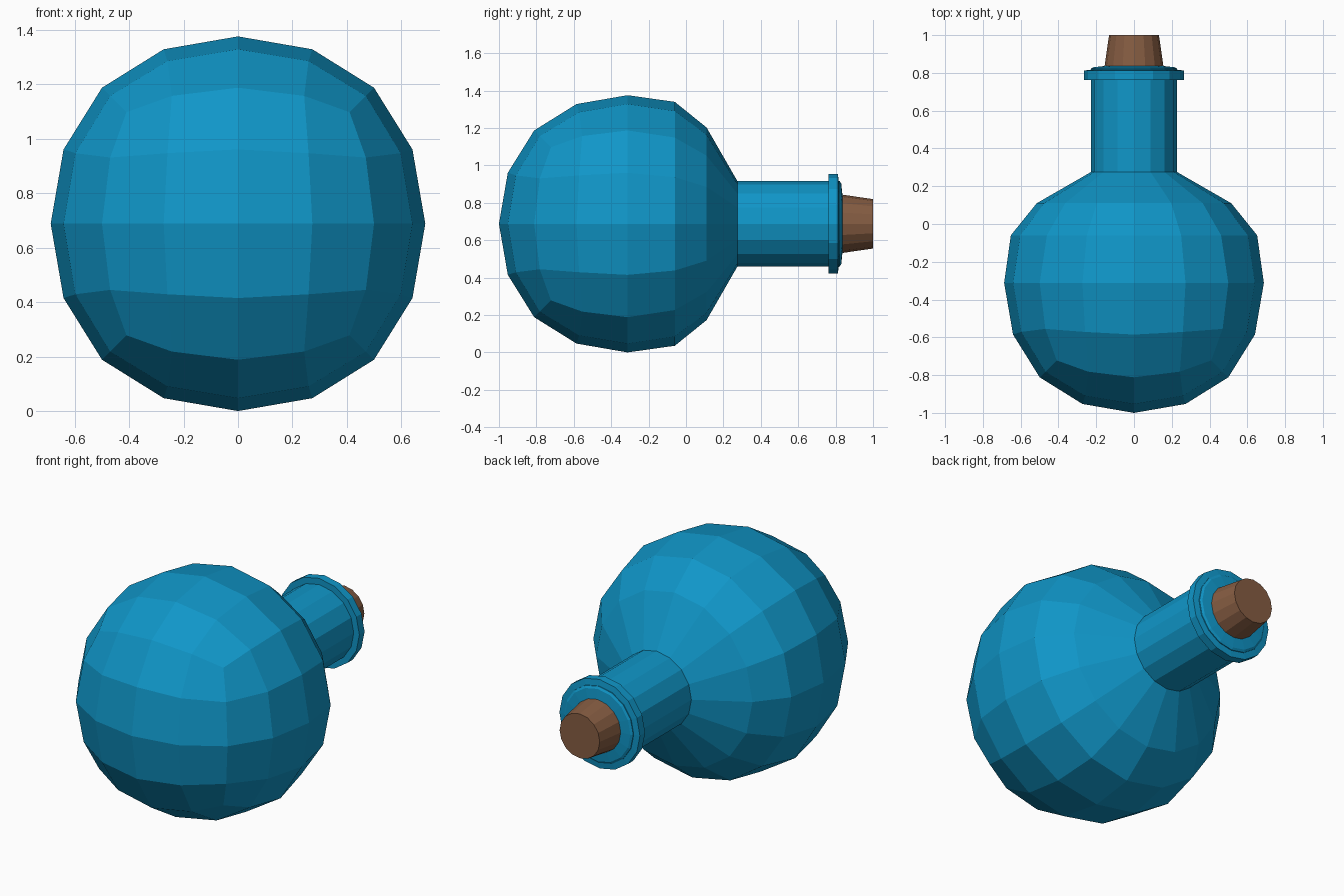
import bpy, bmesh, math

SIDES = 16
AXIS_Z = 0.6875      # height of the flask's long axis
BULB_Y = -0.3125     # centre of the bulb
RADIUS = 0.6875

default = bpy.data.objects.get("Cube")
if default:
    bpy.data.objects.remove(default, do_unlink=True)


def make_material(name, rgb):
    mat = bpy.data.materials.new(name)
    mat.use_nodes = True
    colour = (*rgb, 1.0)
    mat.diffuse_color = colour
    for node in mat.node_tree.nodes:
        if node.type == 'BSDF_PRINCIPLED':
            node.inputs["Base Color"].default_value = colour
    return mat


def make_object(name, bm, mat):
    bmesh.ops.recalc_face_normals(bm, faces=bm.faces)
    mesh = bpy.data.meshes.new(name)
    bm.to_mesh(mesh)
    bm.free()
    mesh.materials.append(mat)
    obj = bpy.data.objects.new(name, mesh)
    bpy.context.collection.objects.link(obj)
    obj.location.z = AXIS_Z
    return obj


def ring_point(y, r, angle):
    return (r * math.cos(angle), y, r * math.sin(angle))


def lathe(name, profile, mat, cap=False, closed=False):
    """Turn (y, radius) points around the long axis."""
    bm = bmesh.new()
    step = math.tau / SIDES
    rings = [[bm.verts.new(ring_point(y, r, i * step)) for i in range(SIDES)]
             for y, r in profile]
    pairs = list(zip(rings, rings[1:]))
    if closed:
        pairs.append((rings[-1], rings[0]))
    for a, b in pairs:
        for i in range(SIDES):
            j = (i + 1) % SIDES
            bm.faces.new((a[i], a[j], b[j], b[i]))
    if cap:
        bm.faces.new(rings[0])
        bm.faces.new(rings[-1])
    return make_object(name, bm, mat)


glass = make_material("blue glass", (0.005, 0.305, 0.578))
cork = make_material("brown cork", (0.235, 0.107, 0.054))

# Bulb: a subdivided cube whose back half is replaced by rings up to the neck
bm = bmesh.new()
bmesh.ops.create_cube(bm, size=2 * RADIUS / 0.8395)
bulb = make_object("bulb", bm, glass)
bpy.context.view_layer.objects.active = bulb
bulb.select_set(True)
subdivide = bulb.modifiers.new("round", 'SUBSURF')
subdivide.levels = 2
bpy.ops.object.modifier_apply(modifier=subdivide.name)

bm = bmesh.new()
bm.from_mesh(bulb.data)
bmesh.ops.delete(bm, geom=[v for v in bm.verts if v.co.y > 0.01], context='VERTS')
for v in bm.verts:
    v.co.y += BULB_Y
edges = [e for e in bm.edges if e.is_boundary]
for y, r in ((-0.06, 0.652), (0.11, 0.515), (0.275, 0.228)):
    geom = bmesh.ops.extrude_edge_only(bm, edges=edges)["geom"]
    edges = [g for g in geom if isinstance(g, bmesh.types.BMEdge)]
    for v in [g for g in geom if isinstance(g, bmesh.types.BMVert)]:
        step = math.tau / SIDES
        angle = round(math.atan2(v.co.z, v.co.x) / step) * step
        v.co = ring_point(y, r, angle)
bmesh.ops.recalc_face_normals(bm, faces=bm.faces)
bm.to_mesh(bulb.data)
bm.free()
bulb.data.shade_flat()

# Neck with its rim sloping in to the stopper
lathe("neck", [(0.275, 0.228), (0.822, 0.228), (0.83, 0.215), (0.838, 0.14)], glass)

# Raised band around the mouth
lathe("neck_lip", [(0.763, 0.22), (0.763, 0.265), (0.812, 0.265), (0.818, 0.22)],
      glass, closed=True)

# Tapered stopper
lathe("stopper", [(0.78, 0.164), (1.0, 0.132)], cork, cap=True)
